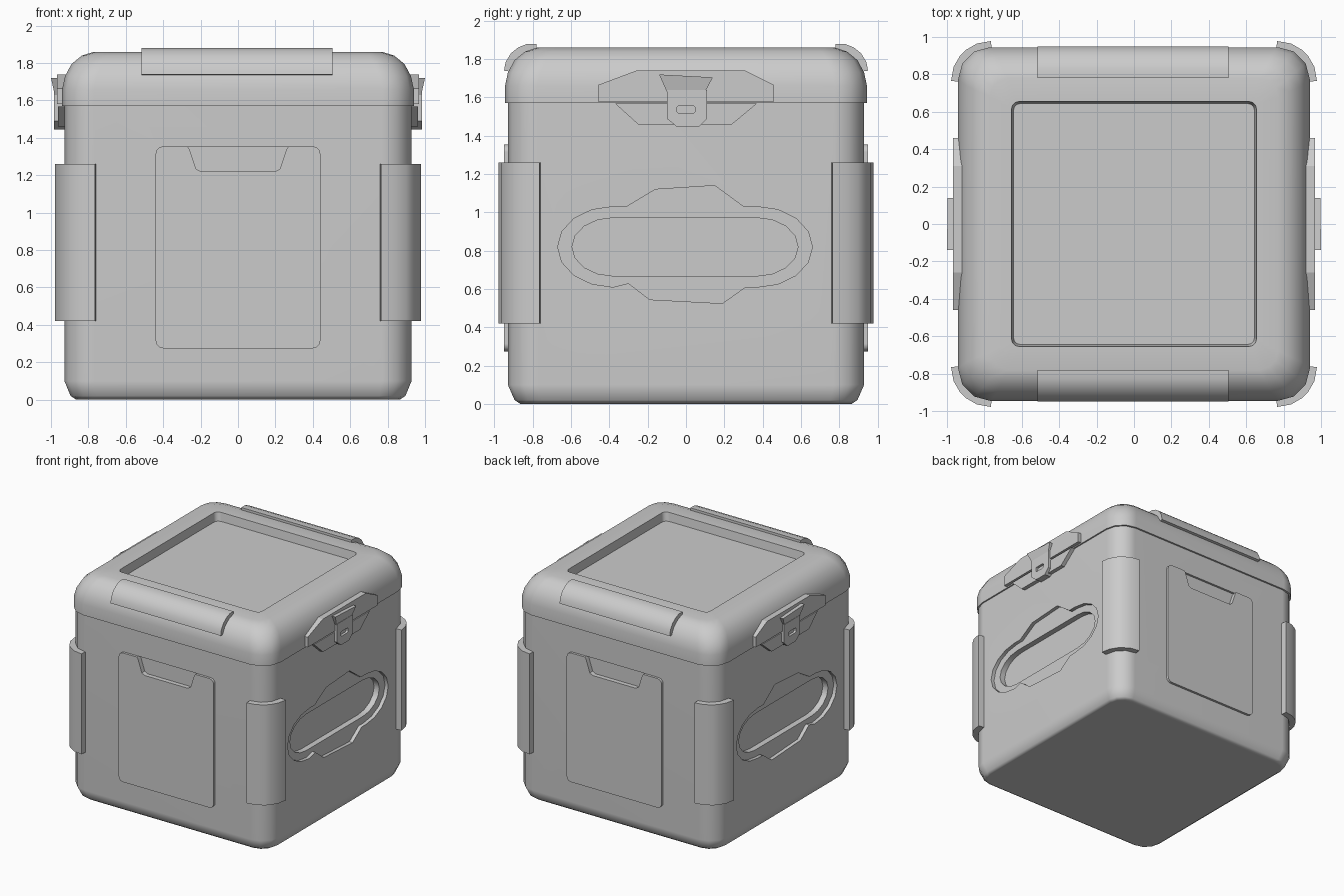
import bpy, bmesh, math
from mathutils import Vector

if "Cube" in bpy.data.objects:
    bpy.data.objects.remove(bpy.data.objects["Cube"], do_unlink=True)

GREY = (0.6, 0.6, 0.6, 1)
grey = bpy.data.materials.new("plain_grey")
grey.use_nodes = True
grey.diffuse_color = GREY
grey.node_tree.nodes["Principled BSDF"].inputs["Base Color"].default_value = GREY


# ---- helpers ----
def finish(bm, name):
    bmesh.ops.recalc_face_normals(bm, faces=bm.faces)
    mesh = bpy.data.meshes.new(name)
    bm.to_mesh(mesh)
    bm.free()
    mesh.materials.append(grey)
    obj = bpy.data.objects.new(name, mesh)
    bpy.context.collection.objects.link(obj)
    return obj


def activate(obj):
    bpy.ops.object.select_all(action='DESELECT')
    obj.select_set(True)
    bpy.context.view_layer.objects.active = obj


def smooth(obj):
    activate(obj)
    bpy.ops.object.shade_smooth_by_angle(angle=math.radians(38))
    mod = obj.modifiers.new("even_shading", 'WEIGHTED_NORMAL')
    mod.keep_sharp = True


def cut(obj, cutter, keep=False):
    mod = obj.modifiers.new("cut", 'BOOLEAN')
    mod.operation = 'DIFFERENCE'
    mod.solver = 'EXACT'
    mod.object = cutter
    activate(obj)
    bpy.ops.object.modifier_apply(modifier=mod.name)
    if not keep:
        bpy.data.objects.remove(cutter, do_unlink=True)


def rounded_rect(hx, hy, r, segs=3):
    pts = []
    for k, (sx, sy) in enumerate([(1, 1), (-1, 1), (-1, -1), (1, -1)]):
        for i in range(segs + 1):
            a = math.pi / 2 * (k + i / segs)
            pts.append((sx * (hx - r) + r * math.cos(a), sy * (hy - r) + r * math.sin(a)))
    return pts


def loft(name, rings):
    """Stack rounded rectangles (half x, half y, radius, z) and cap both ends."""
    bm = bmesh.new()
    loops = [[bm.verts.new((x, y, z)) for x, y in rounded_rect(hx, hy, r)]
             for hx, hy, r, z in rings]
    n = len(loops[0])
    for a, b in zip(loops, loops[1:]):
        for i in range(n):
            j = (i + 1) % n
            bm.faces.new((a[i], a[j], b[j], b[i]))
    bm.faces.new(loops[0])
    bm.faces.new(loops[-1])
    return finish(bm, name)


def prism(name, pts, lo, hi, place):
    """Extrude an outline from lo to hi; place maps (u, v, depth) to space."""
    bm = bmesh.new()
    a = [bm.verts.new(place(u, v, lo)) for u, v in pts]
    b = [bm.verts.new(place(u, v, hi)) for u, v in pts]
    n = len(pts)
    for i in range(n):
        j = (i + 1) % n
        bm.faces.new((a[i], a[j], b[j], b[i]))
    bm.faces.new(a)
    bm.faces.new(b)
    return finish(bm, name)


def on_side(s):
    return lambda u, v, w: Vector((s * w, u, v))


def on_front(s):
    return lambda u, v, w: Vector((u, s * w, v))


def arc(cy, cz, ry, rz, start, steps=8):
    return [(cy + ry * math.cos(start + math.pi * i / steps),
             cz + rz * math.sin(start + math.pi * i / steps)) for i in range(steps + 1)]


def slot(ry, rz, top=(), bottom=()):
    """Rounded slot outline with optional extra points above and below."""
    return (arc(0.37, 0.82, ry, rz, -math.pi / 2) + list(top)
            + arc(-0.38, 0.82, ry, rz, math.pi / 2) + list(bottom))


# ---- box body ----
body = loft("box_body", [(0.865, 0.865, 0.12, 0), (0.895, 0.895, 0.14, 0.02),
                         (0.928, 0.93, 0.16, 0.1), (0.928, 0.93, 0.16, 1.6)])

# ---- lid with sunken top ----
lid = loft("lid", [(0.94, 0.945, 0.17, 1.57), (0.94, 0.945, 0.17, 1.66),
                   (0.925, 0.93, 0.17, 1.73), (0.89, 0.895, 0.16, 1.795),
                   (0.835, 0.84, 0.13, 1.84), (0.77, 0.78, 0.1, 1.86),
                   (0.655, 0.655, 0.04, 1.86), (0.645, 0.645, 0.04, 1.79)])

SIDES = {1: "left", -1: "right"}
ENDS = {-1: "front", 1: "back"}

# ---- stepped hand holds in the two sides ----
bump_top = [(0.3, 1.03), (0.15, 1.14), (-0.16, 1.12), (-0.31, 1.03)]
bump_bottom = [(-0.3, 0.63), (-0.19, 0.545), (0.19, 0.525), (0.31, 0.61)]
for s in SIDES:
    cut(body, prism("hold_cutter", slot(0.29, 0.21, bump_top, bump_bottom), 0.898, 1.1, on_side(s)))
    cut(body, prism("slot_cutter", slot(0.215, 0.152), 0.85, 1.1, on_side(s)))

# ---- raised panels with a finger notch ----
panel_shape = [(x, z + 0.815) for x, z in rounded_rect(0.44, 0.54, 0.04)]
notch_shape = [(-0.27, 1.37), (-0.26, 1.34), (-0.225, 1.235), (-0.2, 1.22),
               (0.2, 1.22), (0.225, 1.235), (0.26, 1.34), (0.27, 1.37)]
for s, end in ENDS.items():
    panel = prism(end + "_panel", panel_shape, 0.92, 0.95, on_front(s))
    notch = prism("notch_cutter", [(x, min(z, 1.355)) for x, z in notch_shape], 0.912, 1.1, on_front(s))
    cut(body, notch, keep=True)
    cut(panel, notch)
    smooth(panel)

smooth(body)
smooth(lid)

# ---- guards over the upper front and back edges ----
edge_shape = [(0.95, 1.74), (0.942, 1.785), (0.915, 1.83), (0.875, 1.862), (0.83, 1.88), (0.78, 1.88),
              (0.78, 1.85), (0.84, 1.83), (0.885, 1.785), (0.915, 1.735)]
for s, end in ENDS.items():
    smooth(prism(end + "_edge_guard", edge_shape, -0.515, 0.505,
                 lambda u, v, w, s=s: Vector((w, s * u, v))))

# ---- upright corner guards ----
corner_shape = [(0.765, 0.978), (0.84, 0.965), (0.9, 0.93), (0.93, 0.9), (0.965, 0.84), (0.978, 0.765),
                (0.925, 0.76), (0.87, 0.87), (0.76, 0.925)]
for sx, side in SIDES.items():
    for sy, end in ENDS.items():
        smooth(prism(f"{end}_{side}_corner_guard", corner_shape, 0.42, 1.26,
                     lambda u, v, w, sx=sx, sy=sy: Vector((sx * u, sy * v, w))))

# ---- latches on the two sides ----
upper_shape = [(-0.46, 1.58), (0.46, 1.58), (0.46, 1.665), (0.31, 1.74), (-0.26, 1.74), (-0.46, 1.665)]
lower_shape = [(-0.37, 1.568), (-0.25, 1.46), (0.24, 1.46), (0.37, 1.568)]
clip_shape = [(-0.1, 1.64), (-0.1, 1.49), (-0.045, 1.445), (0.065, 1.445), (0.11, 1.49), (0.11, 1.64)]
flap_shape = [(-0.1, 1.63), (0.1, 1.63), (0.14, 1.705), (-0.14, 1.72)]
hole_shape = [(y, z + 1.537) for y, z in rounded_rect(0.047, 0.02, 0.012)]
for s, side in SIDES.items():
    prism(side + "_latch_upper_plate", upper_shape, 0.9, 0.968, on_side(s))
    prism(side + "_latch_lower_plate", lower_shape, 0.91, 0.962, on_side(s))
    clip = prism(side + "_latch_clip", clip_shape, 0.92, 0.985, on_side(s))
    cut(clip, prism("hole_cutter", hole_shape, 0.965, 1.1, on_side(s)))
    # the flap leans outward toward its top
    prism(side + "_latch_flap", flap_shape, 0.92, 0.98,
          lambda u, v, w, s=s: Vector((s * (w + (v - 1.63) * 0.22), u, v)))
